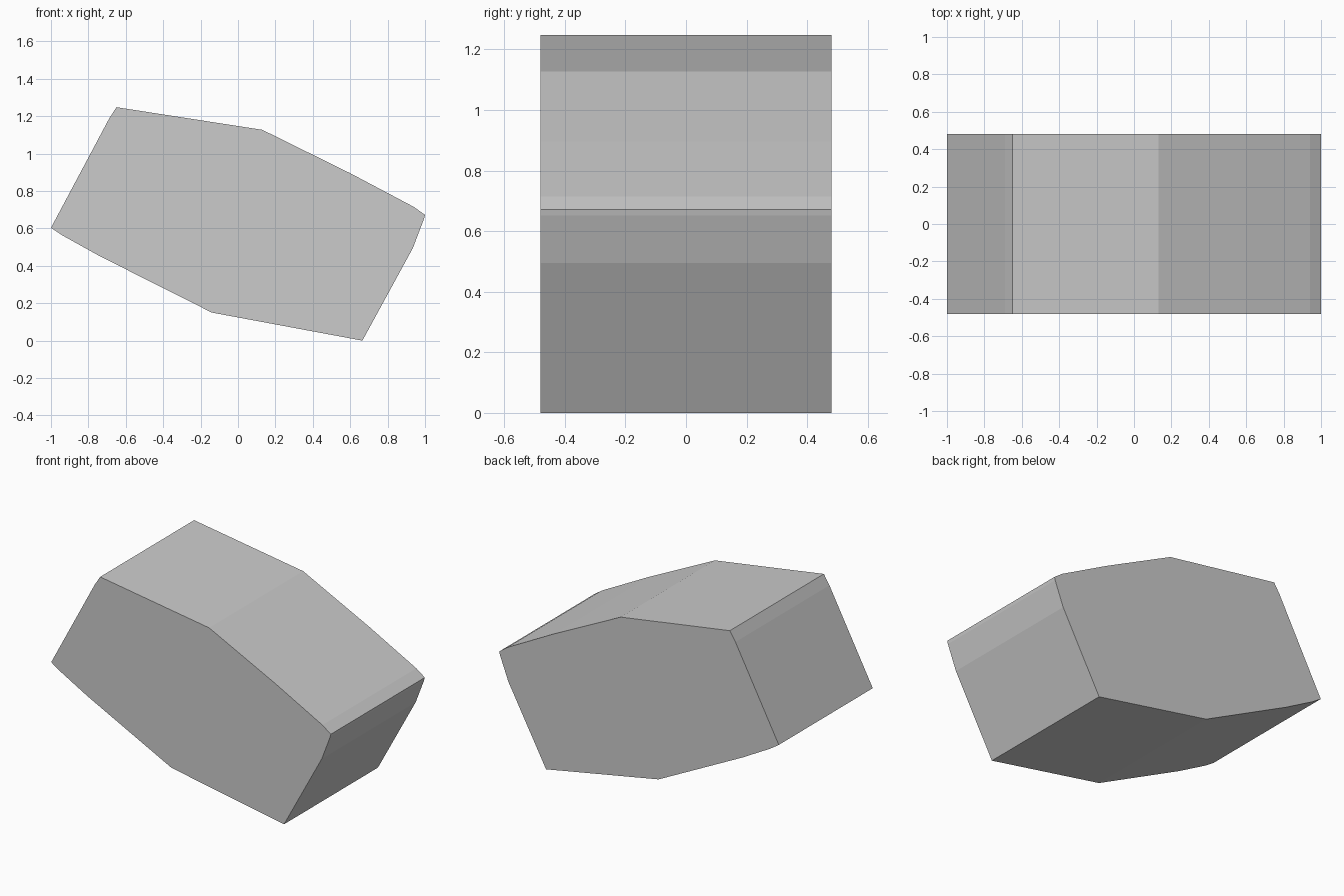
import bpy, bmesh
from mathutils import Vector

if "Cube" in bpy.data.objects:
    bpy.data.objects.remove(bpy.data.objects["Cube"])

# Side outline of the faceted block (x, z)
outline = [(-1, 0.603), (-0.94, 0.563), (-0.74, 0.452), (-0.14, 0.15),
           (0.665, 0.0), (0.935, 0.495), (0.995, 0.652), (1, 0.672),
           (0.94, 0.715), (0.6, 0.895), (0.13, 1.127), (-0.65, 1.248),
           (-0.69, 1.185)]
half_depth = 0.48

# Extrude the outline from front to back
bm = bmesh.new()
front = bm.faces.new([bm.verts.new((x, -half_depth, z)) for x, z in outline])
result = bmesh.ops.extrude_face_region(bm, geom=[front], use_keep_orig=True)
back = [g for g in result["geom"] if isinstance(g, bmesh.types.BMVert)]
bmesh.ops.translate(bm, verts=back, vec=Vector((0, 2 * half_depth, 0)))
bmesh.ops.recalc_face_normals(bm, faces=bm.faces)

mesh = bpy.data.meshes.new("faceted_block")
bm.to_mesh(mesh)
bm.free()
block = bpy.data.objects.new("faceted_block", mesh)
bpy.context.collection.objects.link(block)
